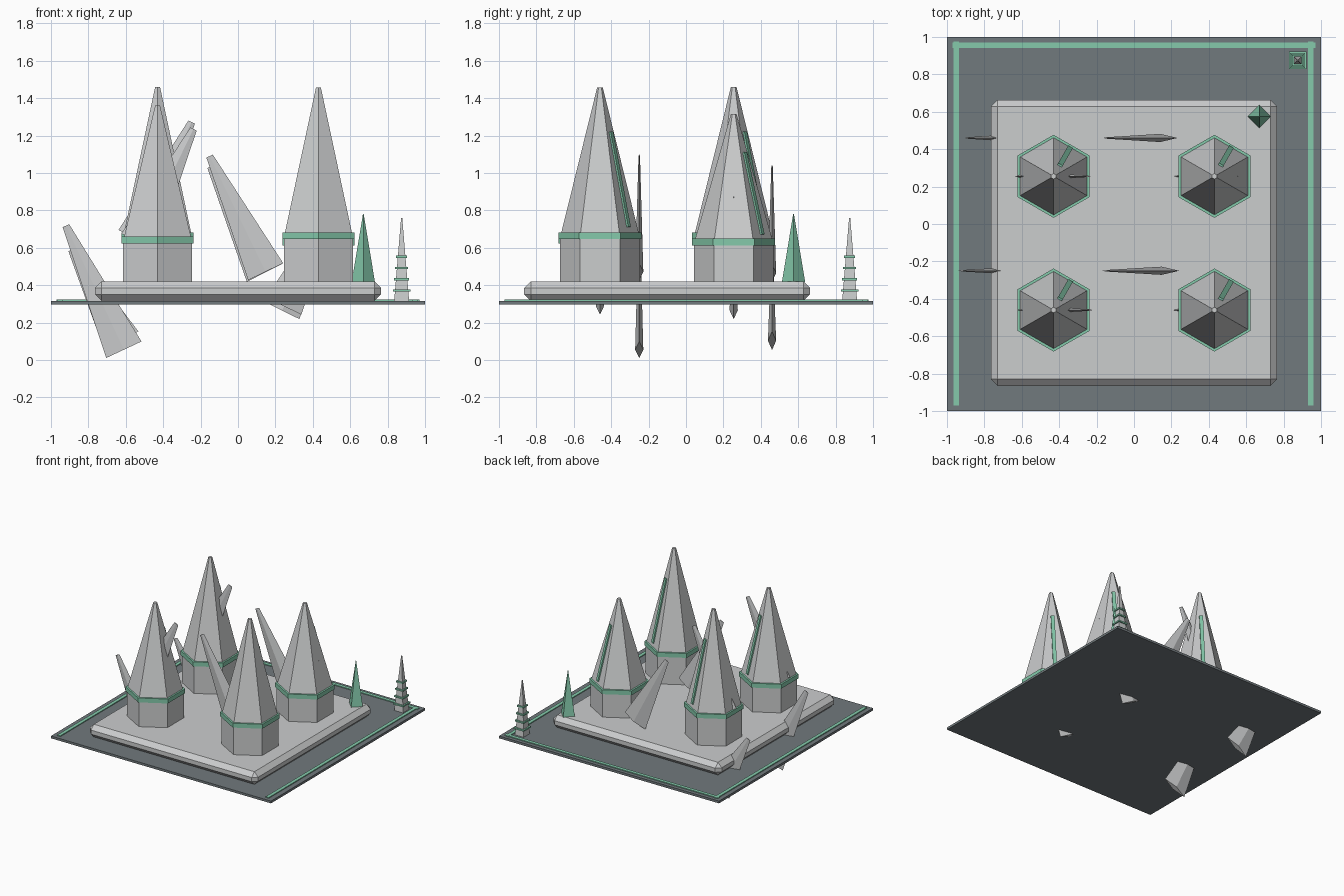
import bpy, bmesh, math
from mathutils import Matrix, Vector

if "Cube" in bpy.data.objects:
    bpy.data.objects.remove(bpy.data.objects["Cube"])


def material(name, rgb):
    m = bpy.data.materials.new(name)
    m.diffuse_color = (*rgb, 1)
    m.use_nodes = True
    m.node_tree.nodes["Principled BSDF"].inputs["Base Color"].default_value = m.diffuse_color
    return m


STONE = material("pale_grey", (0.60, 0.61, 0.615))
SLATE = material("slate_grey", (0.165, 0.192, 0.205))
GREEN = material("mint_green", (0.235, 0.59, 0.41))


def finish(bm, name, mat, matrix=Matrix()):
    bmesh.ops.recalc_face_normals(bm, faces=bm.faces)
    mesh = bpy.data.meshes.new(name)
    bm.to_mesh(mesh)
    bm.free()
    mesh.materials.append(mat)
    ob = bpy.data.objects.new(name, mesh)
    ob.matrix_world = matrix
    bpy.context.collection.objects.link(ob)
    return ob


def frustum(name, mat, n, rings, turn=0.0, squash=1.0, matrix=Matrix()):
    """Stack of n-sided rings given as (radius, z), capped at both ends."""
    bm = bmesh.new()
    loops = []
    for r, z in rings:
        loops.append([bm.verts.new((r * math.cos(turn + math.tau * i / n),
                                    squash * r * math.sin(turn + math.tau * i / n), z))
                      for i in range(n)])
    for a, b in zip(loops, loops[1:]):
        for i in range(n):
            j = (i + 1) % n
            bm.faces.new((a[i], a[j], b[j], b[i]))
    bm.faces.new(loops[0])
    bm.faces.new(loops[-1])
    return finish(bm, name, mat, matrix)


def box(name, mat, lo, hi, bevel=0.0, matrix=Matrix()):
    lo, hi = Vector(lo), Vector(hi)
    bm = bmesh.new()
    bmesh.ops.create_cube(bm, size=1)
    for v in bm.verts:
        v.co = [(lo[k] + hi[k]) / 2 + v.co[k] * (hi[k] - lo[k]) for k in range(3)]
    if bevel:
        bmesh.ops.bevel(bm, geom=bm.edges[:], offset=bevel, segments=1, affect='EDGES')
    return finish(bm, name, mat, matrix)


def shard(name, y, base, tip):
    """Flat four-sided splinter from base (x, z) to tip (x, z)."""
    b, t = Vector((base[0], y, base[1])), Vector((tip[0], y, tip[1]))
    d = (t - b).normalized()
    u, v = Vector((d.z, 0, -d.x)), Vector((0, 1, 0))
    m = Matrix.Translation(b) @ Matrix((u, v, d)).transposed().to_4x4()
    frustum(name, STONE, 4, [(0.104, 0), (0.019, (t - b).length)], 0, 0.21, m)


# Ground slab and its inlaid border on three sides
box("ground_slab", SLATE, (-1, -1, 0.297), (1, 1, 0.316))
for side, x in (("left", -0.95), ("right", 0.945)):
    box("border_" + side, GREEN, (x - 0.014, -0.97, 0.314), (x + 0.014, 0.975, 0.323))
box("border_back", GREEN, (-0.97, 0.942, 0.314), (0.97, 0.97, 0.3225))

# Raised platform with chamfered edges
box("platform", STONE, (-0.765, -0.865, 0.316), (0.765, 0.663, 0.42), 0.035)

# Hexagonal spired towers: (name, x, y, height above platform)
TOWERS = [("back_left", -0.43, 0.255, 1.04), ("front_left", -0.43, -0.46, 0.94),
          ("front_right", 0.43, -0.46, 1.037), ("back_right", 0.43, 0.255, 0.895)]
Z0, HEX = 0.42, math.pi / 6
for name, x, y, h in TOWERS:
    place = Matrix.Translation((x, y, Z0))
    neck = 0.235 * h
    frustum(name + "_tower_base", STONE, 6, [(0.213, 0), (0.213, neck)], HEX, 1, place)
    frustum(name + "_collar", GREEN, 6, [(0.222, neck - 0.018), (0.222, neck + 0.018)],
            HEX, 1, place)
    frustum(name + "_spire", STONE, 6, [(0.211, neck), (0.015, h)], HEX, 1, place)
    # Thin green rib lying along the back right face of the spire

    def face_point(k):
        r = 0.866 * (0.211 + (0.015 - 0.211) * (k * h - neck) / (h - neck))
        return Vector((r, 0, k * h))
    p, q = face_point(0.28), face_point(0.77)
    d = (q - p).normalized()
    out = Vector((d.z, 0, -d.x))
    frame = Matrix((out, Vector((0, 1, 0)), d)).transposed().to_4x4()
    box(name + "_rib", GREEN, (-0.008, -0.014, 0), (0.01, 0.014, (q - p).length), 0,
        place @ Matrix.Rotation(math.pi / 3, 4, 'Z') @ Matrix.Translation(p) @ frame)

# Leaning shards beside the towers
shard("front_left_outer_shard", -0.25, (-0.61, 0.055), (-0.92, 0.718))
shard("back_left_outer_shard", 0.46, (-0.624, 0.103), (-0.89, 0.59))
shard("front_right_outer_shard", -0.25, (0.148, 0.472), (-0.152, 1.09))
shard("back_right_outer_shard", 0.46, (0.14, 0.465), (-0.147, 1.035))
# Shards driven through the towers
shard("back_left_inner_shard", 0.255, (-0.545, 0.65), (-0.248, 1.272))
shard("front_left_inner_shard", -0.46, (-0.53, 0.63), (-0.238, 1.235))
shard("back_right_inner_shard", 0.255, (0.235, 0.265), (0.54, 0.88))
shard("front_right_inner_shard", -0.46, (0.245, 0.288), (0.54, 0.89))

# Green crystal on the platform corner
frustum("green_crystal", GREEN, 4, [(0.062, 0.418), (0.002, 0.78)], 0, 1,
        Matrix.Translation((0.67, 0.575, 0)))

# Ringed spike at the back right corner
corner, S = Matrix.Translation((0.875, 0.875, 0)), math.sqrt(2)
frustum("ringed_spike", STONE, 4, [(0.04 * S, 0.315), (0.003 * S, 0.76)],
        math.pi / 4, 1, corner)
for i in range(4):
    r, z = (0.046 - 0.0055 * i) * S, 0.372 + 0.06 * i
    frustum(f"spike_ring_{i + 1}", GREEN, 4, [(r, z - 0.006), (r, z + 0.006)],
            math.pi / 4, 1, corner)
